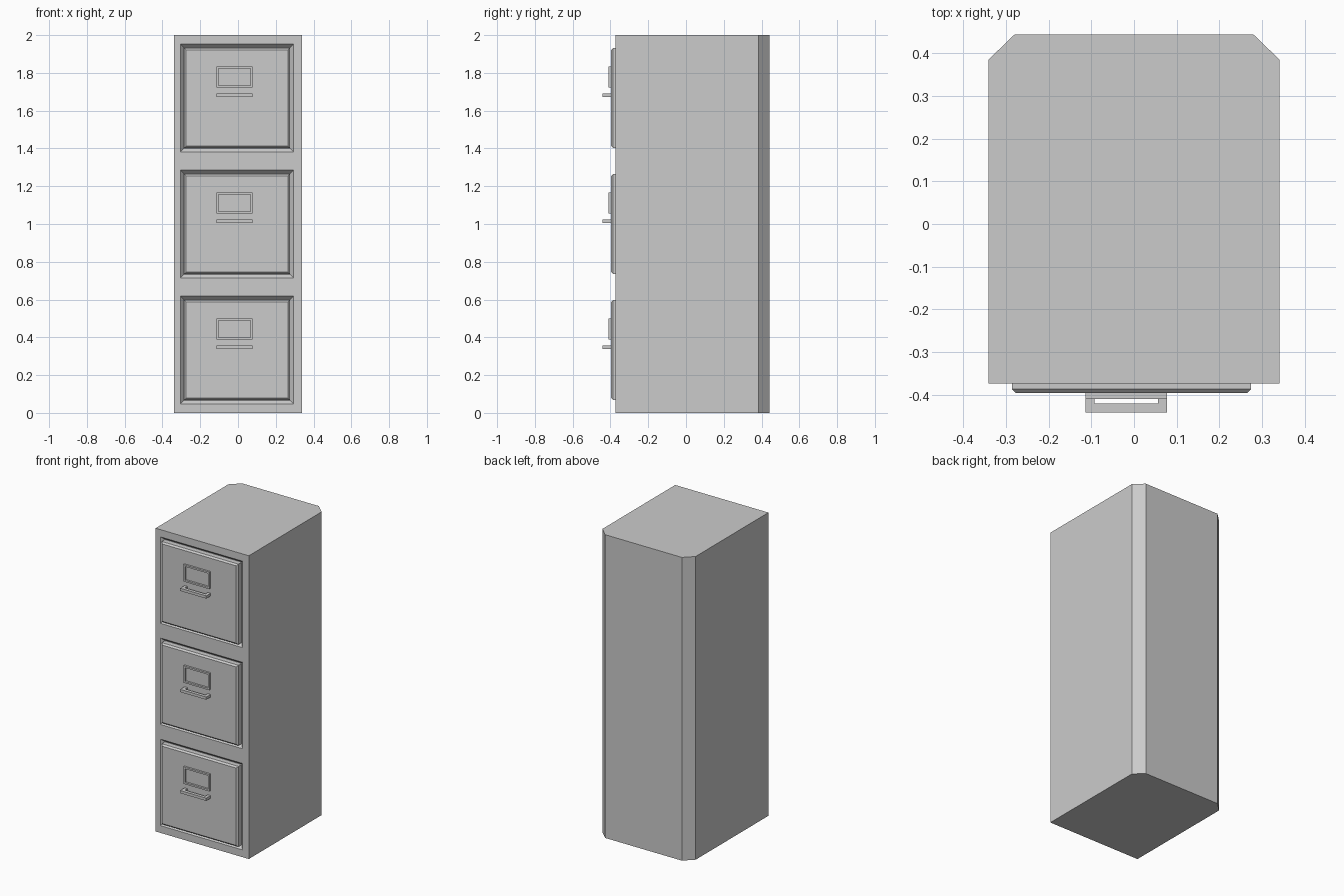
import bpy, bmesh

if "Cube" in bpy.data.objects:
    bpy.data.objects.remove(bpy.data.objects["Cube"])

FRONT = -0.373   # cabinet front plane
FACE = -0.396    # drawer front plane


def finish(name, bm):
    bmesh.ops.recalc_face_normals(bm, faces=bm.faces[:])
    mesh = bpy.data.meshes.new(name)
    bm.to_mesh(mesh)
    bm.free()
    obj = bpy.data.objects.new(name, mesh)
    bpy.context.collection.objects.link(obj)
    return obj


def prism(name, outline, z0, z1):
    """Extrude an xy outline from z0 to z1."""
    bm = bmesh.new()
    base = bm.faces.new([bm.verts.new((x, y, z0)) for x, y in outline])
    top = bmesh.ops.extrude_face_region(bm, geom=[base])
    verts = [v for v in top["geom"] if isinstance(v, bmesh.types.BMVert)]
    bmesh.ops.translate(bm, verts=verts, vec=(0, 0, z1 - z0))
    return finish(name, bm)


def loft(name, cx, cz, rings, closed=False):
    """Join rectangles (half width, half height, y); cap the ends or loop them."""
    bm = bmesh.new()
    loops = [[bm.verts.new((cx + sx * w, y, cz + sz * h))
              for sx, sz in ((-1, -1), (1, -1), (1, 1), (-1, 1))]
             for w, h, y in rings]
    pairs = list(zip(loops, loops[1:]))
    if closed:
        pairs.append((loops[-1], loops[0]))
    else:
        bm.faces.new(loops[0])
        bm.faces.new(loops[-1])
    for a, b in pairs:
        for i in range(4):
            j = (i + 1) % 4
            bm.faces.new((a[i], a[j], b[j], b[i]))
    return finish(name, bm)


# Cabinet shell with chamfered rear corners
cabinet = prism("cabinet_body", [(-0.34, FRONT), (0.34, FRONT), (0.34, 0.385),
                                 (0.28, 0.443), (-0.28, 0.443), (-0.34, 0.385)], 0, 2)

for label, cz in (("bottom", 0.333), ("middle", 1.0), ("top", 1.667)):
    # Sloped recess in the cabinet front
    cutter = loft("recess_cutter", -0.006, cz, [(0.299, 0.285, FRONT - 0.05),
                                                (0.299, 0.285, FRONT),
                                                (0.282, 0.267, FRONT + 0.02)])
    cutter.hide_render = True
    mod = cabinet.modifiers.new("recess", "BOOLEAN")
    mod.operation = "DIFFERENCE"
    mod.solver = "EXACT"
    mod.object = cutter
    bpy.context.view_layer.objects.active = cabinet
    bpy.ops.object.modifier_apply(modifier=mod.name)
    bpy.data.objects.remove(cutter)

    # Drawer front with bevelled rim
    loft(label + "_drawer", -0.006, cz, [(0.28, 0.265, FRONT + 0.025),
                                         (0.28, 0.265, FACE + 0.01),
                                         (0.27, 0.255, FACE)])

    # Label holder frame
    loft(label + "_label_frame", -0.018, cz + 0.112,
         [(0.095, 0.056, FACE + 0.003), (0.095, 0.056, -0.409),
          (0.084, 0.045, -0.409), (0.084, 0.045, FACE + 0.003)], closed=True)

    # U-shaped pull handle
    prism(label + "_handle", [(-0.113, FACE + 0.003), (-0.113, -0.441), (0.077, -0.441),
                              (0.077, FACE + 0.003), (0.056, FACE + 0.003), (0.056, -0.42),
                              (-0.092, -0.42), (-0.092, FACE + 0.003)],
          cz + 0.006, cz + 0.024)
